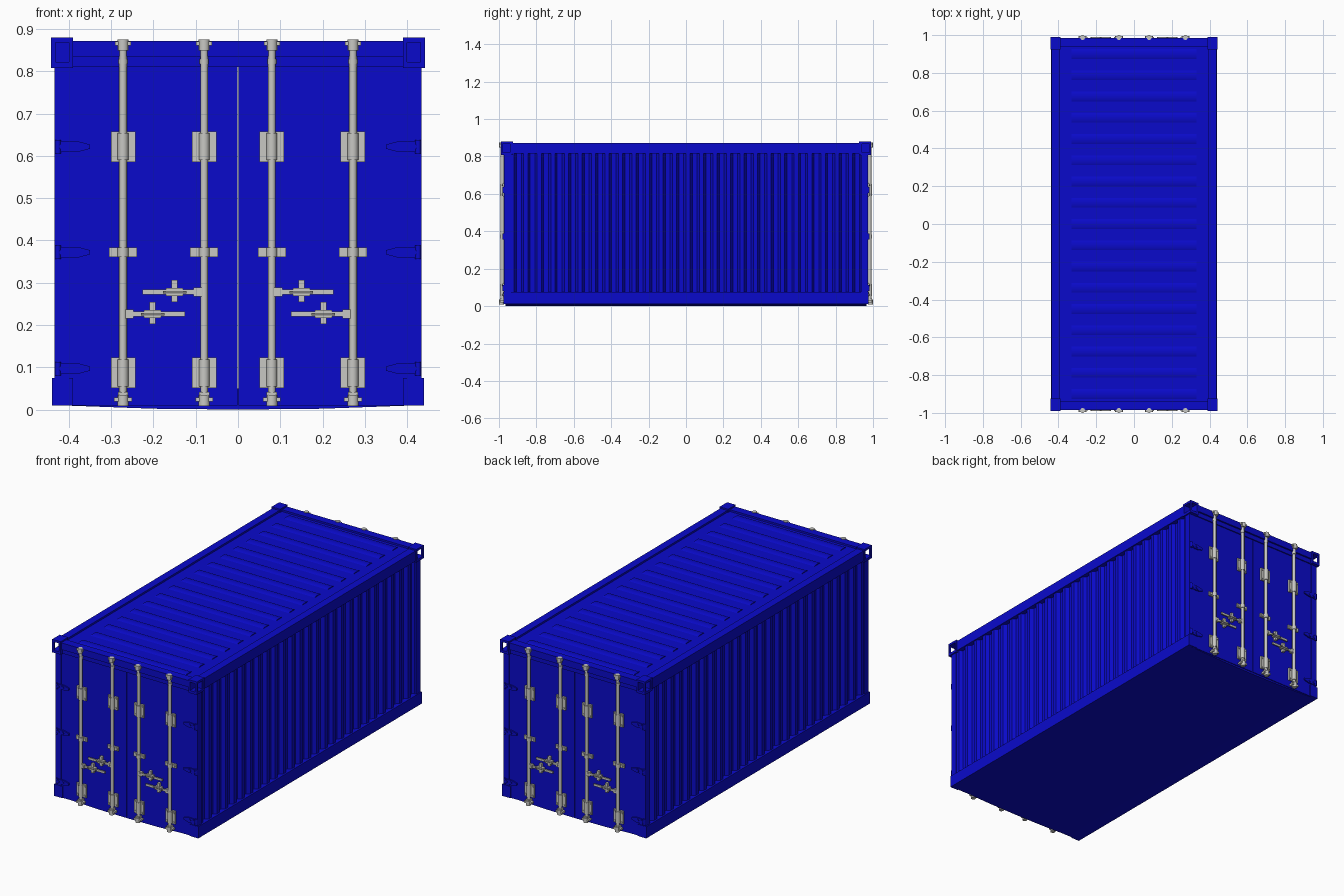
import bpy, bmesh, math
from mathutils import Matrix, Vector

cube = bpy.data.objects.get("Cube")
if cube:
    bpy.data.objects.remove(cube, do_unlink=True)


def material(name, rgb):
    m = bpy.data.materials.new(name)
    m.use_nodes = True
    m.diffuse_color = (*rgb, 1)
    m.node_tree.nodes["Principled BSDF"].inputs["Base Color"].default_value = (*rgb, 1)
    return m


BLUE = material("blue paint", (0.003, 0.003, 0.6))
STEEL = material("galvanised steel", (0.58, 0.58, 0.55))
DARK = material("dark steel", (0.2, 0.2, 0.19))
TURN = Matrix.Rotation(math.pi, 4, "Z")
DOOR_Y = -0.97


def finish(name, bm, mat, both_ends=False):
    """Turn a bmesh into an object, optionally with a twin on the back end."""
    bmesh.ops.recalc_face_normals(bm, faces=bm.faces)
    for f in bm.faces:
        f.smooth = True
    for e in bm.edges:
        e.smooth = len(e.link_faces) == 2 and e.calc_face_angle(9) < math.radians(30)
    me = bpy.data.meshes.new(name)
    bm.to_mesh(me)
    bm.free()
    me.materials.append(mat)
    for label, mx in (("front_", Matrix()), ("back_", TURN)) if both_ends else (("", Matrix()),):
        ob = bpy.data.objects.new(label + name, me)
        ob.matrix_world = mx
        bpy.context.collection.objects.link(ob)


def box(bm, x0, x1, y0, y1, z0, z1):
    lo, hi = Vector((x0, y0, z0)), Vector((x1, y1, z1))
    mx = Matrix.Translation((lo + hi) / 2) @ Matrix.Diagonal((*(hi - lo), 1))
    return bmesh.ops.create_cube(bm, size=1, matrix=mx)["verts"]


def rod(bm, x, y, z, r, length, axis="Z", sides=16):
    mx = Matrix.Translation((x, y, z))
    if axis != "Z":
        mx = mx @ Matrix.Rotation(math.pi / 2, 4, "X" if axis == "Y" else "Y")
    bmesh.ops.create_cone(bm, cap_ends=True, segments=sides, radius1=r, radius2=r,
                          depth=length, matrix=mx)


def bolt(bm, x, z, y, r=0.005):
    rod(bm, x, y, z, r, 0.005, "Y", 10)


def prism(bm, pts, offset):
    face = bm.faces.new([bm.verts.new(p) for p in pts])
    new = bmesh.ops.extrude_face_region(bm, geom=[face])["geom"]
    bmesh.ops.translate(bm, vec=offset, verts=[v for v in new if isinstance(v, bmesh.types.BMVert)])


# Corrugated side walls
N, LEN = 26, 1.88
P = LEN / N
for side, name in ((1, "left_wall"), (-1, "right_wall")):
    bm = bmesh.new()
    line = [(-LEN / 2, 0.43)]
    for i in range(N):
        y = -LEN / 2 + i * P
        line += [(y + P * a, x) for a, x in ((0.3, 0.43), (0.48, 0.412), (0.82, 0.412), (1, 0.43))]
    line += [(LEN / 2, 0.4), (-LEN / 2, 0.4)]
    prism(bm, [(side * x, y, 0.07) for y, x in line], (0, 0, 0.75))
    finish(name, bm, BLUE)

# Rails and corner posts
bm = bmesh.new()
for s in (-1, 1):
    a, b = sorted((s * 0.395, s * 0.438))
    box(bm, a, b, -0.94, 0.94, 0.815, 0.872)
    a, b = sorted((s * 0.39, s * 0.44))
    box(bm, a, b, -0.975, 0.975, 0.01, 0.075)
    a, b = sorted((s * 0.40, s * 0.434))
    for y in (-0.972, 0.935):
        box(bm, a, b, y, y + 0.037, 0.075, 0.815)
finish("side_frame", bm, BLUE)

# Shallow pressed roof
bm = bmesh.new()
box(bm, -0.4, 0.4, -0.94, 0.94, 0.835, 0.862)
for i in range(17):
    y = -0.9 + i * 0.1125
    v = box(bm, -0.33, 0.33, y - 0.03, y + 0.03, 0.86, 0.866)
    for w in v:
        if w.co.z > 0.865:
            w.co.y = y + (w.co.y - y) * 0.6
finish("roof", bm, BLUE)

# Slightly bowed floor
bm = bmesh.new()
prism(bm, [(x, -0.965, z) for x, z in ((-0.42, 0.01), (-0.2, 0.002), (0, 0), (0.2, 0.002),
                                     (0.42, 0.01), (0.42, 0.05), (-0.42, 0.05))], (0, 1.93, 0))
finish("floor", bm, BLUE)

# Hollow corner castings, open on the end and the outer side
bm = bmesh.new()
for s in (-1, 1):
    for (u0, u1, v0, v1, w0, w1) in (
            (0.39, 0.442, -0.99, -0.925, 0.868, 0.88), (0.39, 0.442, -0.99, -0.925, 0.808, 0.822),
            (0.39, 0.4, -0.99, -0.925, 0.82, 0.87), (0.39, 0.442, -0.937, -0.925, 0.82, 0.87),
            (0.432, 0.442, -0.99, -0.98, 0.82, 0.87)):
        a, b = sorted((s * u0, s * u1))
        box(bm, a, b, v0, v1, w0, w1)
finish("corner_castings", bm, BLUE, True)

# End header above the doors
bm = bmesh.new()
box(bm, -0.39, 0.39, -0.985, -0.94, 0.835, 0.872)
box(bm, -0.4, 0.4, -0.976, -0.925, 0.81, 0.84)
finish("door_header", bm, BLUE, True)

# Doors with pressed recesses
PANELS = ((0.13, 0.195), (0.285, 0.35), (0.39, 0.455), (0.5, 0.565), (0.68, 0.745))
rows = [0.01] + [z for p in PANELS for z in p] + [0.81]
for s, name in ((1, "left_door"), (-1, "right_door")):
    bm = bmesh.new()
    cols = [s * x for x in (0.001, 0.035, 0.36, 0.432)]
    grid = [[bm.verts.new((x, DOOR_Y, z)) for x in cols] for z in rows]
    recess = []
    for j in range(len(rows) - 1):
        for i in range(3):
            q = [grid[j][i], grid[j][i + 1], grid[j + 1][i + 1], grid[j + 1][i]]
            f = bm.faces.new(q if s > 0 else q[::-1])
            if i == 1 and j % 2:
                recess.append(f)
    rim = [e for e in bm.edges if e.is_boundary]
    bmesh.ops.inset_individual(bm, faces=recess, thickness=0.012, depth=-0.014)
    ext = bmesh.ops.extrude_edge_only(bm, edges=rim)["geom"]
    bmesh.ops.translate(bm, vec=(0, 0.03, 0), verts=[v for v in ext if isinstance(v, bmesh.types.BMVert)])
    bmesh.ops.holes_fill(bm, edges=[e for e in bm.edges if e.is_boundary], sides=0)
    finish(name, bm, BLUE, True)

# Hinges
bm = bmesh.new()
for s in (-1, 1):
    for z in (0.097, 0.372, 0.622):
        prism(bm, [(s * x, -0.977, z + h) for x, h in ((0.432, -0.013), (0.38, -0.013), (0.35, -0.005),
                                                      (0.35, 0.005), (0.38, 0.013), (0.432, 0.013))],
              (0, 0.01, 0))
        rod(bm, s * 0.426, -0.974, z, 0.007, 0.032)
        for x in (0.388, 0.415):
            bolt(bm, s * x, z, -0.978, 0.008)
finish("door_hinges", bm, BLUE, True)

# Locking bars, keepers, guides and plates
BARS = (-0.272, -0.08, 0.08, 0.272)
bars, plates, bolts = bmesh.new(), bmesh.new(), bmesh.new()
for x in BARS:
    rod(bars, x, -0.982, 0.44, 0.009, 0.85)
    for z, w in ((0.866, 0.019), (0.855, 0.013), (0.024, 0.021), (0.036, 0.012)):
        box(plates, x - w, x + w, -0.994, -0.968, z - 0.005, z + 0.005)
    for z in (0.862, 0.022):
        rod(plates, x, -0.987, z, 0.013, 0.026)
    for z in (0.622, 0.087):
        for s in (-1, 1):
            a, b = sorted((x + s * 0.009, x + s * 0.029))
            box(plates, a, b, -0.979, -0.968, z - 0.036, z + 0.036)
            for dz in (-0.026, 0.026):
                bolt(bolts, x + s * 0.021, z + dz, -0.98)
        rod(plates, x, -0.982, z, 0.0125, 0.064)
    box(plates, x - 0.033, x + 0.033, -0.978, -0.968, 0.361, 0.383)
    rod(plates, x, -0.982, 0.372, 0.0125, 0.022)
    for s in (-1, 1):
        bolt(bolts, x + s * 0.021, 0.372, -0.979, 0.007)
    rod(bolts, x, -0.982, 0.823, 0.0105, 0.012)
finish("locking_bars", bars, STEEL, True)
finish("bar_plates", plates, STEEL, True)

# Door handles with their catches
handles, grips = bmesh.new(), bmesh.new()
for s in (-1, 1):
    for z, pivot, tip, hub in ((0.278, 0.095, 0.226, 0.15), (0.226, 0.257, 0.125, 0.202)):
        a, b = sorted((s * pivot, s * tip))
        box(handles, a, b, -0.986, -0.979, z - 0.006, z + 0.006)
        box(handles, s * pivot - 0.01, s * pivot + 0.01, -0.989, -0.975, z - 0.011, z + 0.011)
        box(handles, s * hub - 0.007, s * hub + 0.007, -0.984, -0.955, z - 0.023, z + 0.029)
        box(handles, s * hub - 0.02, s * hub + 0.02, -0.988, -0.966, z - 0.009, z + 0.009)
        box(grips, s * hub - 0.028, s * hub + 0.028, -0.99, -0.984, z - 0.003, z + 0.003)
        bolt(bolts, s * pivot, z, -0.989, 0.006)
finish("door_handles", handles, STEEL, True)
finish("handle_grips", grips, DARK, True)
finish("bolts", bolts, STEEL, True)
